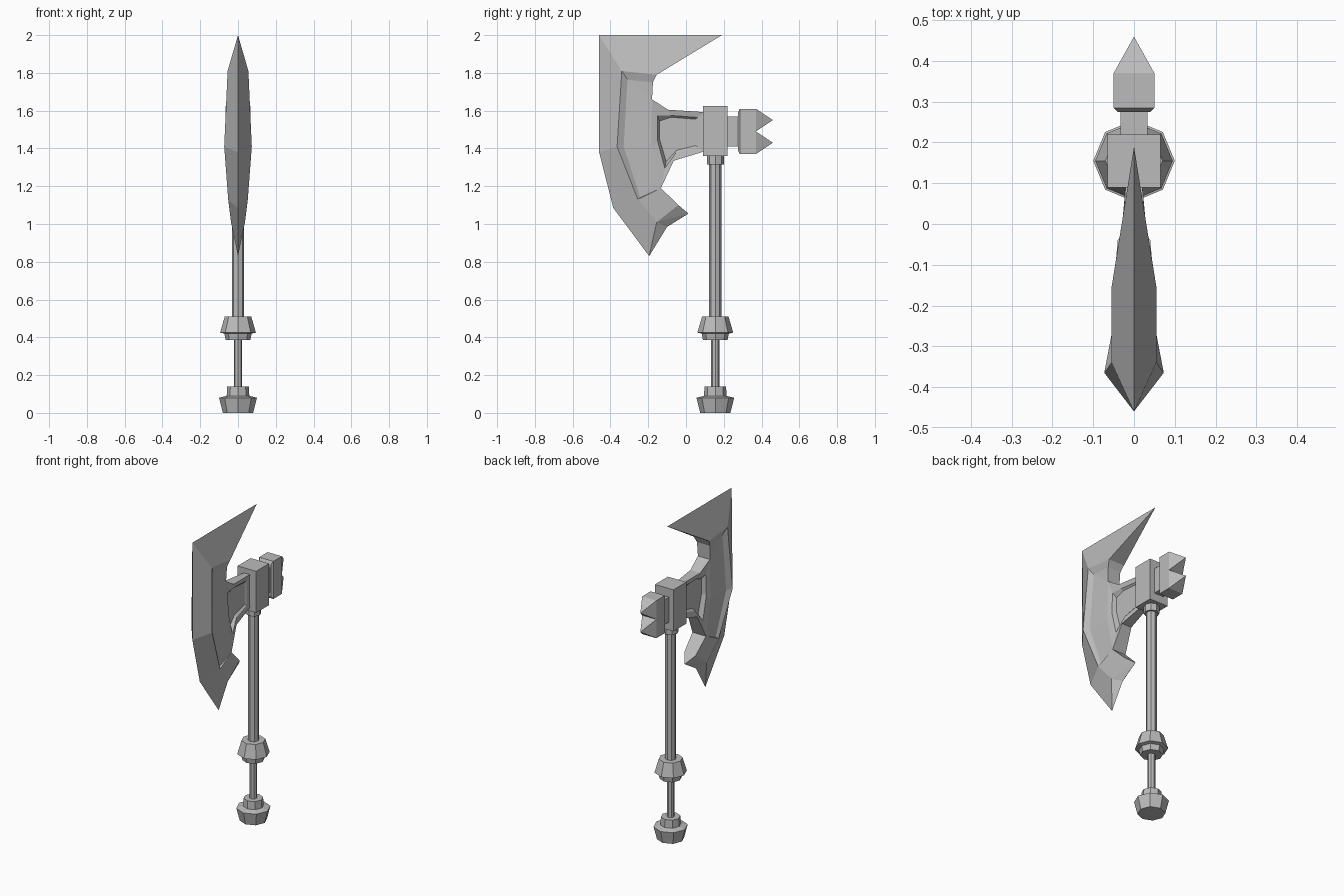
import bpy, bmesh, math
from mathutils import Vector

cube = bpy.data.objects.get("Cube")
if cube:
    bpy.data.objects.remove(cube)

steel = bpy.data.materials.new("grey_steel")
steel.use_nodes = True
grey = (0.5, 0.5, 0.5, 1)
steel.diffuse_color = grey
steel.node_tree.nodes["Principled BSDF"].inputs["Base Color"].default_value = grey

SHAFT_Y = 0.155


def finish(name, bm):
    bmesh.ops.remove_doubles(bm, verts=bm.verts[:], dist=0.0005)
    bmesh.ops.recalc_face_normals(bm, faces=bm.faces[:])
    mesh = bpy.data.meshes.new(name)
    bm.to_mesh(mesh)
    bm.free()
    mesh.materials.append(steel)
    obj = bpy.data.objects.new(name, mesh)
    bpy.context.collection.objects.link(obj)
    return obj


def loft(name, rings):
    """Skin closed rings of points and cap both ends."""
    bm = bmesh.new()
    rows = [[bm.verts.new(p) for p in ring] for ring in rings]
    n = len(rows[0])
    for a, b in zip(rows, rows[1:]):
        for i in range(n):
            j = (i + 1) % n
            bm.faces.new((a[i], a[j], b[j], b[i]))
    bm.faces.new(rows[0])
    bm.faces.new(rows[-1])
    return finish(name, bm)


def turned(name, profile, sides=8):
    """Octagonal part around the shaft from (radius, height) pairs."""
    angles = [math.tau * i / sides for i in range(sides)]
    loft(name, [[(r * math.cos(a), SHAFT_Y + r * math.sin(a), z) for a in angles]
                for r, z in profile])


def block(name, sections):
    """Rectangular part along y from (y, half width, bottom, top)."""
    loft(name, [[(-w, y, lo), (w, y, lo), (w, y, hi), (-w, y, hi)]
                for y, w, lo, hi in sections])


# Handle, from the pommel up
turned("pommel", [(0.08, 0), (0.1, 0.08), (0.06, 0.09), (0.057, 0.14)])
turned("grip", [(0.022, 0.13), (0.022, 0.4)])
turned("guard", [(0.065, 0.385), (0.072, 0.42), (0.095, 0.425), (0.07, 0.51)])
turned("upper_shaft", [(0.032, 0.5), (0.032, 1.33)])
turned("shaft_collar", [(0.045, 1.315), (0.045, 1.37)])

# Head block and spiked hammer at the back
block("head_block", [(0.09, 0.065, 1.36, 1.625), (0.22, 0.065, 1.36, 1.625)])
block("hammer_neck", [(0.21, 0.033, 1.41, 1.57), (0.285, 0.033, 1.41, 1.57)])
block("hammer", [(0.275, 0.04, 1.39, 1.59), (0.285, 0.05, 1.37, 1.61),
                 (0.37, 0.05, 1.37, 1.61)])
for label, low in (("lower", 1.37), ("upper", 1.49)):
    mid = low + 0.06
    block(label + "_spike", [(0.37, 0.05, low, low + 0.12), (0.46, 0, mid, mid)])

# Blade: one half as loops of (x, y, z), then mirrored
bm = bmesh.new()


def points(coords):
    return [bm.verts.new(p) for p in coords]


def face(*verts):
    bm.faces.new(verts)


def strip(a, b):
    for i in range(len(a) - 1):
        face(a[i], a[i + 1], b[i + 1], b[i])


edge = points([(0, y, z) for y, z in (
    (0.19, 2), (-0.46, 2), (-0.46, 1.38), (-0.385, 1.085),
    (-0.195, 0.83), (-0.1, 0.985), (0.013, 1.055))])
ridge = points([(0.055, -0.155, 1.79), (0.055, -0.34, 1.81), (0.073, -0.365, 1.41),
                (0.052, -0.255, 1.13), (0.037, -0.155, 1.01)])
panel = points([(0.045, -0.175, 1.75), (0.04, -0.31, 1.765),
                (0.052, -0.33, 1.41), (0.04, -0.242, 1.14)])
hook = bm.verts.new((0.04, -0.04, 1.1))
neck = points([(0.042, -0.18, 1.66), (0.046, -0.182, 1.41), (0.048, -0.133, 1.19),
               (0.035, -0.065, 1.335), (0.02, 0.1, 1.385),
               (0.02, 0.1, 1.592), (0.035, -0.095, 1.605)])

# Bevel to the cutting edge, and the step down to the sunken panel
strip(edge[:5], ridge)
strip(ridge[:4], panel)
face(panel[1], panel[0], neck[0])
strip(panel[1:], neck[:3])
face(ridge[3], panel[3], neck[2])

# Lower hook
face(ridge[3], ridge[4], hook, neck[2])
face(ridge[4], edge[4], edge[5])
face(ridge[4], edge[5], edge[6])
face(ridge[4], edge[6], hook)

# Neck rim and its recess
floor = points([(0.012, y, z) for y, z in (
    (-0.14, 1.545), (-0.14, 1.45), (-0.105, 1.33), (-0.05, 1.39),
    (0.05, 1.415), (0.05, 1.555), (-0.08, 1.565))])
rim = []
for outer, inner in zip(neck, floor):
    co = outer.co.lerp(inner.co, 0.75)
    co.x = max(outer.co.x - 0.008, 0.018)
    rim.append(bm.verts.new(co))
for a, b in ((neck, rim), (rim, floor)):
    strip(a + a[:1], b + b[:1])
face(*floor)

# Back walls to the centre plane
for run in ([ridge[0], panel[0], neck[0], neck[6], neck[5], neck[4],
             neck[3], neck[2], hook],):
    centre = points([Vector((0, v.co.y, v.co.z)) for v in run])
    strip(run, centre)
    face(edge[0], run[0], centre[0])
    face(edge[6], run[-1], centre[-1])

bmesh.ops.mirror(bm, geom=bm.verts[:] + bm.edges[:] + bm.faces[:],
                 axis='X', merge_dist=0.0005)
finish("axe_blade", bm)
